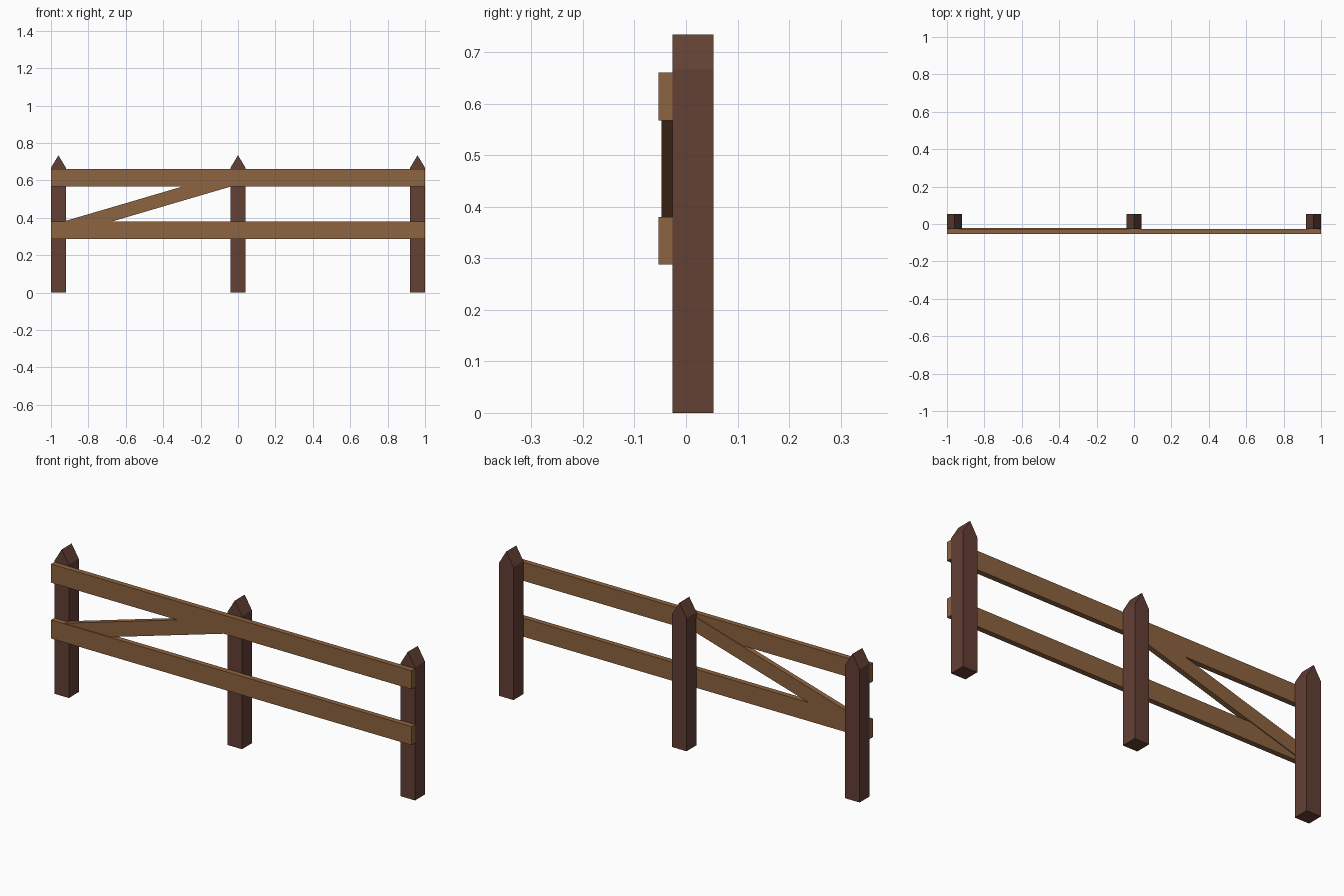
import bpy
import math

if "Cube" in bpy.data.objects:
    bpy.data.objects.remove(bpy.data.objects["Cube"])


def material(name, color):
    m = bpy.data.materials.new(name)
    m.diffuse_color = (*color, 1)
    m.use_nodes = True
    m.node_tree.nodes["Principled BSDF"].inputs["Base Color"].default_value = m.diffuse_color
    return m


post_wood = material("dark_wood", (0.125, 0.05, 0.034))
rail_wood = material("light_wood", (0.27, 0.125, 0.05))


def extruded(name, profile, y0, y1, mat):
    """Extrude an x-z outline from y0 (front) to y1 (back)."""
    n = len(profile)
    verts = [(x, y, z) for y in (y0, y1) for x, z in profile]
    faces = [tuple(range(n)), tuple(range(2 * n - 1, n - 1, -1))]
    faces += [(i, i + n, (i + 1) % n + n, (i + 1) % n) for i in range(n)]
    mesh = bpy.data.meshes.new(name)
    mesh.from_pydata(verts, [], faces)
    mesh.materials.append(mat)
    ob = bpy.data.objects.new(name, mesh)
    bpy.context.collection.objects.link(ob)
    return ob


def plank(name, a, b, width, y0, y1):
    """Straight board between two centre-line points in x-z."""
    ang = math.atan2(b[1] - a[1], b[0] - a[0])
    dx, dz = -math.sin(ang) * width / 2, math.cos(ang) * width / 2
    outline = [(a[0] - dx, a[1] - dz), (b[0] - dx, b[1] - dz),
               (b[0] + dx, b[1] + dz), (a[0] + dx, a[1] + dz)]
    return extruded(name, outline, y0, y1, rail_wood)


# Three pointed posts
for label, x in (("left", -0.96), ("middle", 0), ("right", 0.96)):
    w = 0.04
    extruded(label + "_post", [(x - w, 0), (x + w, 0), (x + w, 0.667),
                               (x, 0.734), (x - w, 0.667)], -0.026, 0.053, post_wood)

# Two horizontal rails
for label, z in (("lower", 0.334), ("upper", 0.614)):
    plank(label + "_rail", (-1, z), (1, z), 0.093, -0.053, -0.026)

# Diagonal brace, slightly behind the rails' front faces
plank("diagonal_brace", (-0.97, 0.331), (0.0, 0.616), 0.073, -0.048, -0.022)
